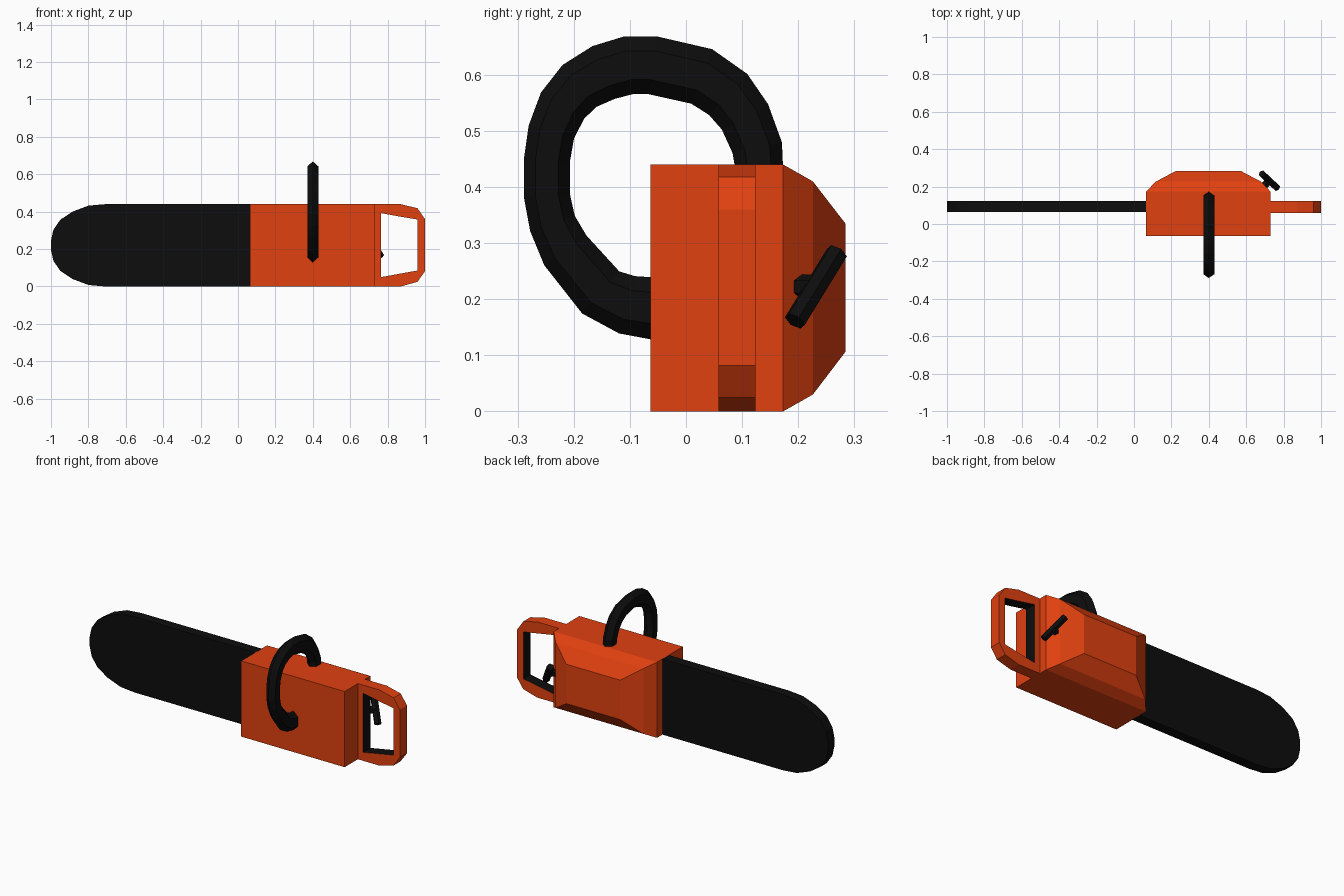
import bpy, bmesh, math
from mathutils import Vector, Matrix

if "Cube" in bpy.data.objects:
    bpy.data.objects.remove(bpy.data.objects["Cube"])


def material(name, rgb):
    m = bpy.data.materials.new(name)
    m.diffuse_color = (*rgb, 1)
    m.use_nodes = True
    m.node_tree.nodes["Principled BSDF"].inputs["Base Color"].default_value = m.diffuse_color
    return m


ORANGE = material("orange", (0.75, 0.052, 0.005))
BLACK = material("black", (0.004, 0.004, 0.004))


def finish(bm, name, *mats):
    bmesh.ops.recalc_face_normals(bm, faces=bm.faces)
    me = bpy.data.meshes.new(name)
    bm.to_mesh(me)
    bm.free()
    for m in mats:
        me.materials.append(m)
    ob = bpy.data.objects.new(name, me)
    bpy.context.collection.objects.link(ob)
    return ob


def loft(name, rings, mat):
    """Skin a list of equal-sized vertex rings and cap both ends."""
    bm = bmesh.new()
    loops = [[bm.verts.new(p) for p in r] for r in rings]
    n = len(loops[0])
    for a, b in zip(loops, loops[1:]):
        for i in range(n):
            j = (i + 1) % n
            bm.faces.new((a[i], a[j], b[j], b[i]))
    bm.faces.new(loops[0])
    bm.faces.new(loops[-1])
    return finish(bm, name, mat)


# Motor housing: box whose back steps inwards twice
sections = [(-0.063, 0.065, 0.73, 0, 0.44), (0.173, 0.065, 0.73, 0, 0.44),
            (0.226, 0.115, 0.68, 0.03, 0.41), (0.284, 0.225, 0.57, 0.106, 0.335)]
loft("motor_housing", [[(x0, y, z0), (x1, y, z0), (x1, y, z1), (x0, y, z1)]
                       for y, x0, x1, z0, z1 in sections], ORANGE)

# Guide bar: flat slab with a rounded nose
half = [(0.07, 0.22), (-0.71, 0.22), (-0.80, 0.212), (-0.885, 0.18),
        (-0.95, 0.137), (-0.987, 0.083), (-1.0, 0.025)]
outline = half + [(x, -h) for x, h in reversed(half)]
loft("guide_bar", [[(x, y, 0.22 + h) for x, h in outline] for y in (0.065, 0.124)], BLACK)

# Rear handle: orange frame with a dark opening
outer = [(0.725, 0), (0.87, 0), (0.96, 0.025), (1, 0.082),
         (1, 0.36), (0.96, 0.418), (0.87, 0.44), (0.725, 0.44)]
inner = [(0.765, 0.05), (0.87, 0.069), (0.93, 0.08), (0.96, 0.085),
         (0.96, 0.358), (0.93, 0.363), (0.87, 0.373), (0.765, 0.392)]
bm = bmesh.new()
fo, fi, bi, bo = [[bm.verts.new((x, y, z)) for x, z in prof] for prof, y in
                  ((outer, 0.058), (inner, 0.058), (inner, 0.124), (outer, 0.124))]
for a, b, idx in ((fo, fi, 0), (fi, bi, 1), (bi, bo, 0), (bo, fo, 0)):
    for i in range(8):
        j = (i + 1) % 8
        bm.faces.new((a[i], a[j], b[j], b[i])).material_index = idx
finish(bm, "rear_handle", ORANGE, BLACK)

# Front loop handle: six-sided tube, (y, z, radial size) along the path
path = [(0.135, 0.39, 0.04), (0.127, 0.47, 0.045), (0.105, 0.525, 0.047),
        (0.075, 0.565, 0.05), (0.028, 0.597, 0.052), (-0.06, 0.617, 0.052),
        (-0.102, 0.617, 0.052), (-0.147, 0.604, 0.051), (-0.19, 0.58, 0.048),
        (-0.22, 0.545, 0.045), (-0.24, 0.498, 0.042), (-0.248, 0.447, 0.041),
        (-0.248, 0.385, 0.041), (-0.238, 0.335, 0.042), (-0.215, 0.287, 0.046),
        (-0.152, 0.212, 0.05), (-0.105, 0.19, 0.053), (-0.045, 0.182, 0.056)]
rings = []
for i, (y, z, r) in enumerate(path):
    a, b = path[max(i - 1, 0)], path[min(i + 1, len(path) - 1)]
    t = Vector((0, b[0] - a[0], b[1] - a[1])).normalized()
    out = Vector((0, t.z, -t.y))
    c = Vector((0.4, y, z))
    rings.append([c + out * r * math.cos(k * math.pi / 3)
                  + Vector((0.034 * math.sin(k * math.pi / 3), 0, 0)) for k in range(6)])
loft("front_loop_handle", rings, BLACK)


def rod(name, p, q, radius):
    """Six-sided rod between two points."""
    p, q = Vector(p), Vector(q)
    bm = bmesh.new()
    rot = (q - p).to_track_quat('Z', 'Y').to_matrix().to_4x4()
    bmesh.ops.create_cone(bm, cap_ends=True, segments=6, radius1=radius, radius2=radius,
                          depth=(q - p).length, matrix=Matrix.Translation((p + q) / 2) @ rot)
    return finish(bm, name, BLACK)


# Starter pull grip and its stem on the rear chamfer
rod("starter_grip", (0.764, 0.194, 0.161), (0.684, 0.269, 0.283), 0.02)
rod("starter_stem", (0.69, 0.198, 0.222), (0.724, 0.232, 0.222), 0.022)
